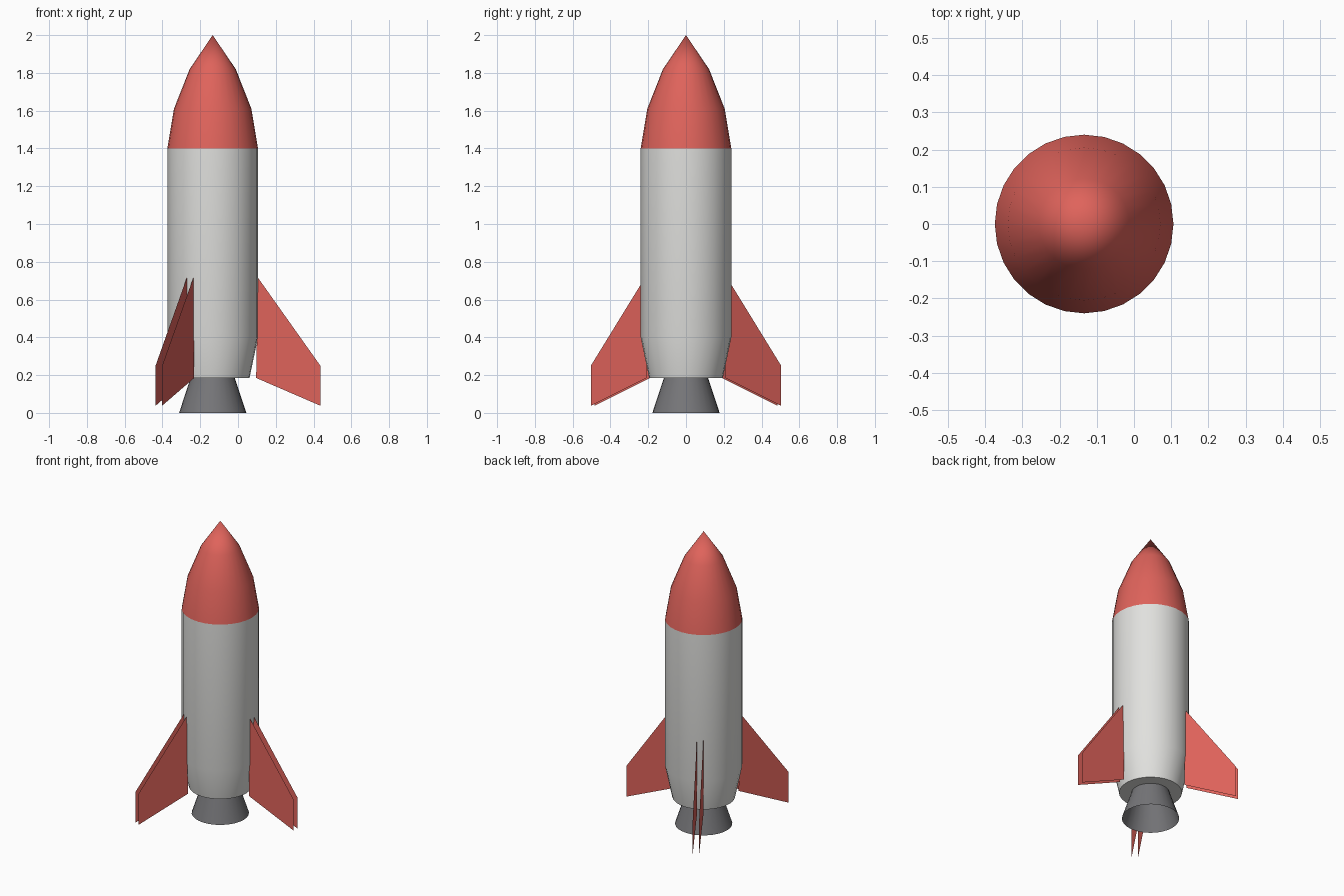
import bpy
import bmesh
import math
from mathutils import Matrix, Vector

if "Cube" in bpy.data.objects:
    bpy.data.objects.remove(bpy.data.objects["Cube"], do_unlink=True)

AXIS_X = -0.134
SEGMENTS = 28


def material(name, rgb):
    mat = bpy.data.materials.new(name)
    mat.use_nodes = True
    color = (*rgb, 1.0)
    mat.diffuse_color = color
    mat.node_tree.nodes["Principled BSDF"].inputs["Base Color"].default_value = color
    return mat


def finish(bm, name, mat):
    mesh = bpy.data.meshes.new(name)
    bm.to_mesh(mesh)
    bm.free()
    mesh.materials.append(mat)
    obj = bpy.data.objects.new(name, mesh)
    bpy.context.collection.objects.link(obj)
    obj.location.x = AXIS_X
    return obj


def lathe(name, profile, mat):
    """Spin a bottom-to-top (radius, z) profile about the rocket axis."""
    bm = bmesh.new()
    verts = [bm.verts.new((r, 0, z)) for r, z in profile]
    edges = [bm.edges.new(pair) for pair in zip(verts, verts[1:])]
    bmesh.ops.spin(bm, geom=verts + edges, cent=(0, 0, 0), axis=(0, 0, 1),
                   angle=math.tau, steps=SEGMENTS, use_duplicate=False)
    bmesh.ops.remove_doubles(bm, verts=bm.verts, dist=0.0005)
    # Point the side faces away from the axis and the flat ones downward
    flipped = []
    for face in bm.faces:
        face.normal_update()
        c = face.calc_center_median()
        outward = Vector((c.x, c.y, 0)).normalized()
        side = face.normal.dot(outward)
        if side < -0.01 or (abs(side) <= 0.01 and face.normal.z > 0):
            flipped.append(face)
    bmesh.ops.reverse_faces(bm, faces=flipped)
    obj = finish(bm, name, mat)
    bpy.ops.object.select_all(action='DESELECT')
    obj.select_set(True)
    bpy.context.view_layer.objects.active = obj
    bpy.ops.object.shade_smooth_by_angle(angle=math.radians(30))
    return obj


def fin(name, angle, mat):
    """Two parallel thin sheets, open along the rim."""
    outline = [(0.23, 0.185), (0.57, 0.038), (0.57, 0.25), (0.24, 0.715)]
    bm = bmesh.new()
    for side in (-1, 1):
        verts = [bm.verts.new((r, side * 0.02, z)) for r, z in outline]
        bm.faces.new(verts if side < 0 else verts[::-1])
    bm.transform(Matrix.Rotation(angle, 4, 'Z'))
    return finish(bm, name, mat)


red = material("coral_red", (0.74, 0.125, 0.105))
white = material("off_white", (0.75, 0.75, 0.73))
gray = material("dark_gray", (0.18, 0.18, 0.19))

# Fuselage with closed underside, nose cone and open engine bell
lathe("fuselage", [(0, 0.185), (0.195, 0.185), (0.24, 0.4), (0.24, 1.4)], white)
lathe("nose_cone", [(0.24, 1.4), (0.205, 1.61), (0.122, 1.82), (0, 2.0)], red)
lathe("engine_nozzle", [(0.178, 0), (0.117, 0.185)], gray)

# Three fins, evenly spaced
for i, label in enumerate(("left_fin", "rear_right_fin", "front_right_fin")):
    fin(label, i * math.tau / 3, red)
